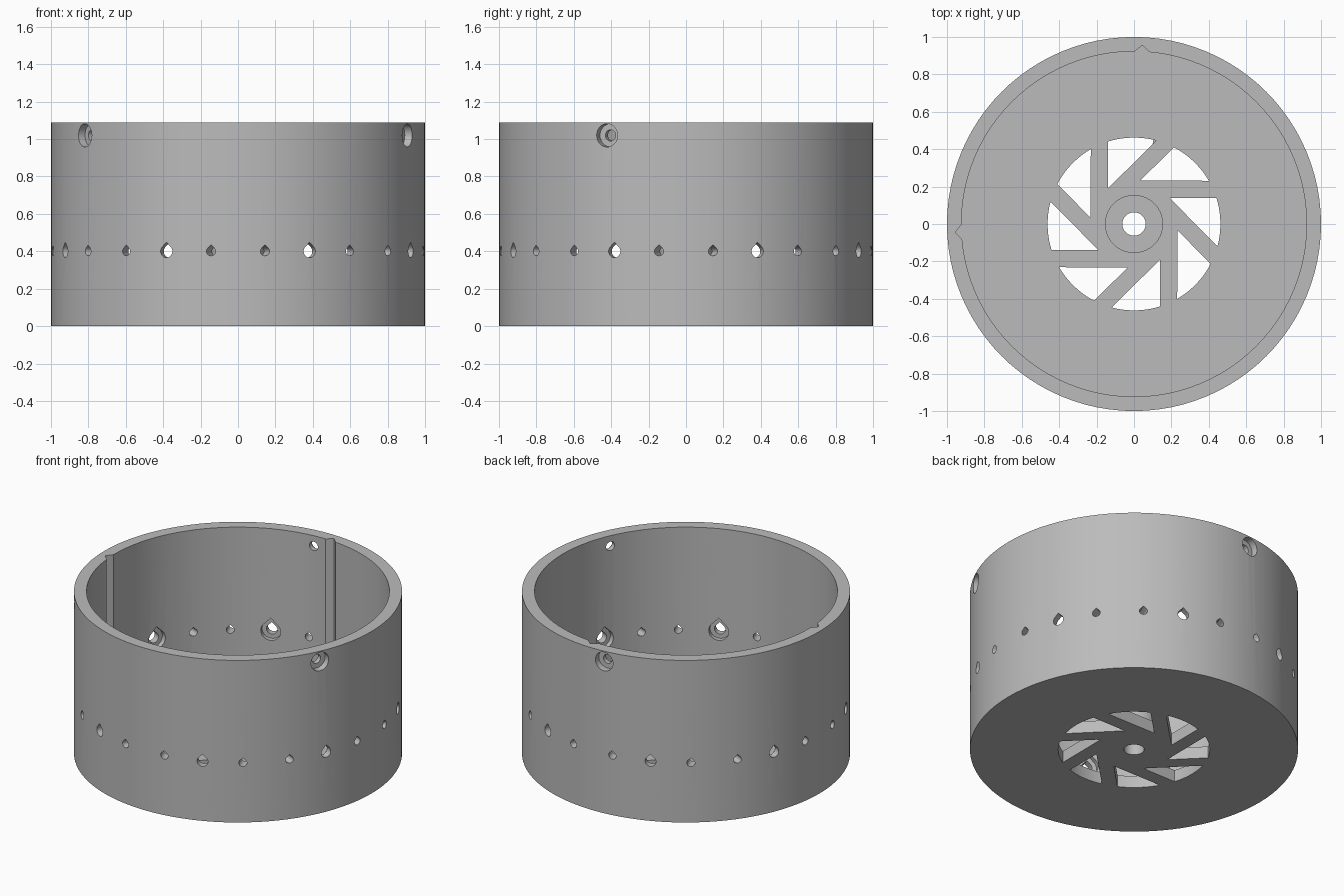
import bpy, bmesh
from math import sin, cos, radians, pi, sqrt
from mathutils import Matrix, Vector

cube = bpy.data.objects.get("Cube")
if cube:
    bpy.data.objects.remove(cube, do_unlink=True)

HEIGHT, FLOOR, WALL_R, BOSS_R, BORE_R = 1.09, 0.08, 0.923, 0.155, 0.062
HOLE_Z, PIN_Z = 0.4, 1.02

grey = bpy.data.materials.new("plain grey")
grey.use_nodes = True
colour = (0.5, 0.5, 0.5, 1)
grey.diffuse_color = colour
grey.node_tree.nodes["Principled BSDF"].inputs["Base Color"].default_value = colour


def make_object(name, bm):
    bmesh.ops.recalc_face_normals(bm, faces=bm.faces[:])
    mesh = bpy.data.meshes.new(name)
    bm.to_mesh(mesh)
    bm.free()
    mesh.materials.append(grey)
    obj = bpy.data.objects.new(name, mesh)
    bpy.context.collection.objects.link(obj)
    return obj


def prism(bm, points, low, high, matrix=Matrix()):
    """Extrude a flat outline between two depths and place it."""
    a = [bm.verts.new(matrix @ Vector((x, y, low))) for x, y in points]
    b = [bm.verts.new(matrix @ Vector((x, y, high))) for x, y in points]
    bm.faces.new(a[::-1])
    bm.faces.new(b)
    n = len(points)
    for i in range(n):
        j = (i + 1) % n
        bm.faces.new((a[i], a[j], b[j], b[i]))


def radial(degrees, z):
    """Frame whose depth points outwards, with its y axis up."""
    a = radians(degrees)
    return Matrix(((-sin(a), 0, cos(a), 0), (cos(a), 0, sin(a), 0),
                   (0, 1, 0, z), (0, 0, 0, 1)))


def circle(r, n=32):
    return [(r * cos(2 * pi * i / n), r * sin(2 * pi * i / n)) for i in range(n)]


def teardrop(r, u=0, n=20):
    arc = [radians(135 + 270 * i / n) for i in range(n + 1)]
    return [(u + r * cos(a), r * sin(a)) for a in arc] + [(u, r * sqrt(2))]


# Drum: wall, floor and hollow central boss turned from one profile
profile = [(BORE_R, 0), (1, 0), (1, HEIGHT), (WALL_R, HEIGHT), (WALL_R, FLOOR),
           (BOSS_R, FLOOR), (BOSS_R, 0.45), (BORE_R, 0.45)]
bm = bmesh.new()
steps = 96
rings = [[bm.verts.new((r * cos(2 * pi * s / steps), r * sin(2 * pi * s / steps), z))
          for r, z in profile] for s in range(steps)]
for s in range(steps):
    here, there = rings[s], rings[(s + 1) % steps]
    for i in range(len(profile)):
        j = (i + 1) % len(profile)
        bm.faces.new((here[i], there[i], there[j], here[j]))
drum = make_object("drum", bm)

through, recess = bmesh.new(), bmesh.new()

# Swirled floor vents
start, end = radians(107.6), radians(75)
vent = [(-0.14, 0.19)] + [(0.462 * cos(start + (end - start) * i / 10),
                           0.462 * sin(start + (end - start) * i / 10)) for i in range(11)]
for k in range(8):
    prism(through, vent[::-1], -0.1, 0.2, Matrix.Rotation(k * pi / 4, 4, 'Z'))

# Teardrop holes in threes, the middle one recessed from inside
for k in range(8):
    frame = radial(22.5 + 45 * k, HOLE_Z)
    prism(through, teardrop(0.034), 0.75, 1.1, frame)
    for side in (-1, 1):
        prism(through, teardrop(0.024, side * 0.245), 0.75, 1.1, frame)
    prism(recess, teardrop(0.062), 0.8, 0.955, frame)

# Counterbored screw holes near the rim
for k in range(3):
    frame = radial(-25 + 120 * k, PIN_Z)
    prism(through, circle(0.03), 0.8, 1.1, frame)
    prism(recess, circle(0.062), 0.955, 1.1, frame)

# Vertical V grooves on the inside wall
for degrees in (87.3, 182.7):
    turn = Matrix.Rotation(radians(degrees), 4, 'Z')
    prism(through, [(0.9, -0.065), (0.957, 0), (0.9, 0.065)], FLOOR + 0.002, 1.2, turn)

bpy.context.view_layer.objects.active = drum
for name, bm in (("through_cutter", through), ("recess_cutter", recess)):
    cutter = make_object(name, bm)
    cutter.hide_render = True
    cut = drum.modifiers.new(name, 'BOOLEAN')
    cut.operation, cut.solver, cut.object = 'DIFFERENCE', 'EXACT', cutter
    bpy.ops.object.modifier_apply(modifier=cut.name)
    bpy.data.objects.remove(cutter, do_unlink=True)

bpy.ops.object.select_all(action='DESELECT')
drum.select_set(True)
bpy.ops.object.shade_smooth_by_angle(angle=radians(30))
